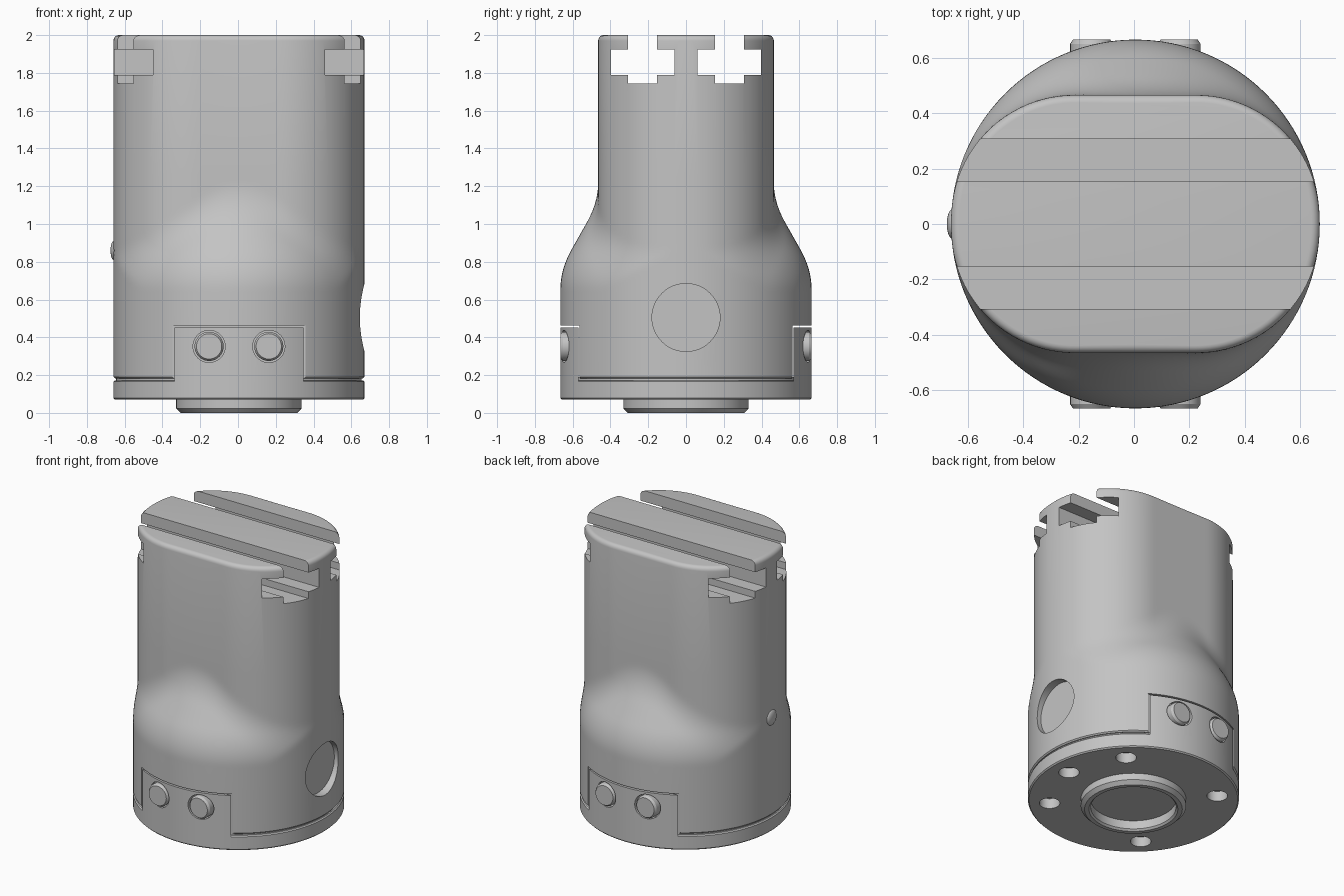
import bpy, bmesh, math
from mathutils import Vector, Matrix

if "Cube" in bpy.data.objects:
    bpy.data.objects.remove(bpy.data.objects["Cube"], do_unlink=True)

CX = 0.005        # body axis
R = 0.665         # body radius
SEG = 128

metal = bpy.data.materials.new("plain_grey")
metal.use_nodes = True
metal.diffuse_color = (0.55, 0.55, 0.55, 1)
metal.node_tree.nodes["Principled BSDF"].inputs["Base Color"].default_value = (0.55, 0.55, 0.55, 1)


def add_object(name, bm):
    bmesh.ops.recalc_face_normals(bm, faces=bm.faces)
    mesh = bpy.data.meshes.new(name)
    bm.to_mesh(mesh)
    bm.free()
    obj = bpy.data.objects.new(name, mesh)
    obj.data.materials.append(metal)
    bpy.context.collection.objects.link(obj)
    return obj


def loft(name, rings):
    """Stack of closed rings, each (radius function of angle, z)."""
    bm = bmesh.new()
    loops = []
    for radius, z in rings:
        loop = []
        for i in range(SEG):
            a = 2 * math.pi * i / SEG
            r = radius(a)
            loop.append(bm.verts.new((CX + r * math.cos(a), r * math.sin(a), z)))
        loops.append(loop)
    for low, high in zip(loops, loops[1:]):
        for i in range(SEG):
            j = (i + 1) % SEG
            bm.faces.new((low[i], low[j], high[j], high[i]))
    bm.faces.new(loops[0])
    bm.faces.new(loops[-1])
    return add_object(name, bm)


def lathe(name, profile):
    return loft(name, [(lambda a, r=r: r, z) for r, z in profile])


def box(name, low, high):
    bm = bmesh.new()
    low, high = Vector(low), Vector(high)
    size = high - low
    bmesh.ops.create_cube(bm, size=1, matrix=Matrix.Translation((low + high) / 2)
                          @ Matrix.Diagonal((*size, 1)))
    return add_object(name, bm)


def rod(name, start, end, radius, tip=None):
    start, end = Vector(start), Vector(end)
    turn = (end - start).to_track_quat('Z', 'Y').to_matrix().to_4x4()
    bm = bmesh.new()
    bmesh.ops.create_cone(bm, cap_ends=True, segments=48, radius1=radius,
                          radius2=radius if tip is None else tip,
                          depth=(end - start).length,
                          matrix=Matrix.Translation((start + end) / 2) @ turn)
    return add_object(name, bm)


def cut(obj, cutter, operation='DIFFERENCE'):
    mod = obj.modifiers.new("cut", 'BOOLEAN')
    mod.operation = operation
    mod.solver = 'EXACT'
    mod.object = cutter
    bpy.context.view_layer.objects.active = obj
    bpy.ops.object.modifier_apply(modifier=mod.name)
    bpy.data.objects.remove(cutter, do_unlink=True)


def smooth_min(a, b, k):
    h = max(k - abs(a - b), 0) / k
    return min(a, b) - h * h * k / 4


# Upper section: circle with two flattened sides and large corner arcs
HALF_DEPTH, FLAT, ARC = 0.465, 0.22, 0.444


def oval(a):
    c, s = abs(math.cos(a)), abs(math.sin(a))
    if s * FLAT >= c * HALF_DEPTH:
        return HALF_DEPTH / s
    cy = HALF_DEPTH - ARC
    if s * FLAT <= c * cy:
        return R
    along = c * FLAT + s * cy
    return min(R, along + math.sqrt(along ** 2 - FLAT ** 2 - cy ** 2 + ARC ** 2))


# Shoulder: the oval column blended with a cone
def section(z, inset=0.0):
    cone = smooth_min(R, 0.62 - (z - 0.84) * 0.565, 0.06)
    return lambda a: min(R, -smooth_min(-oval(a), -cone, 0.06)) - inset


rings = [(section(0.183, 0.008), 0.183), (section(0.191), 0.191)]
rings += [(section(z), z) for z in [0.64 + 0.61 * i / 26 for i in range(27)]]
for i in range(6):
    t = math.pi / 2 * i / 5
    z = 1.97 + 0.03 * math.sin(t)
    rings.append((section(z, 0.03 * (1 - math.cos(t))), z))
body = loft("body", rings)

# Two stepped slots along x through the top
for side in (-1, 1):
    for near, far, low, high in ((0.153, 0.307, 1.743, 2.1), (0.061, 0.397, 1.79, 1.923)):
        ys = sorted((side * near, side * far))
        cut(body, box("slot_cutter", (-1, ys[0], low), (1, ys[1], high)))

# Round recess on one side
cut(body, rod("recess_cutter", (0.615, 0, 0.505), (0.9, 0, 0.505), 0.18))

# Pockets for the base tabs
for side in (-1, 1):
    ys = sorted((side * 0.56, side * 0.9))
    cut(body, box("pocket_cutter", (CX - 0.352, ys[0], 0), (CX + 0.352, ys[1], 0.462)))

# Base plate with hollow boss
base = lathe("base_plate", [(0.268, 0.07), (0.268, 0.012), (0.28, 0), (0.308, 0),
                            (0.332, 0.024), (0.332, 0.07), (0.657, 0.07), (R, 0.078),
                            (R, 0.165), (0.658, 0.172)])
for degrees in (0, 45, 135, 225, 315):
    a = math.radians(degrees)
    x, y = CX + 0.53 * math.cos(a), 0.53 * math.sin(a)
    cut(base, rod("hole_cutter", (x, y, 0), (x, y, 0.14), 0.065))

# Core closing the seam between base and body
core = lathe("seam_core", [(0.65, 0.16), (0.65, 0.19)])
parts = [body, base, core]

# Tabs and their screws, front and back
for side, label in ((-1, "front"), (1, "back")):
    tab = lathe(label + "_tab", [(R, 0.165), (R, 0.452)])
    ys = sorted((side * 0.57, side * 0.9))
    cut(tab, box("tab_limit", (CX - 0.342, ys[0], 0), (CX + 0.342, ys[1], 0.6)), 'INTERSECT')
    parts.append(tab)
    for x in (-0.158, 0.158):
        x += CX
        cut(tab, rod("bore_cutter", (x, side * 0.6, 0.352), (x, side * 0.9, 0.352), 0.085))
        parts.append(rod(label + "_screw", (x, side * 0.58, 0.352), (x, side * 0.65, 0.352), 0.077))
        parts.append(rod(label + "_screw_rim", (x, side * 0.65, 0.352),
                         (x, side * R, 0.352), 0.077, 0.067))

# Small domed button opposite the recess
bm = bmesh.new()
bmesh.ops.create_uvsphere(bm, u_segments=32, v_segments=16, radius=1,
                          matrix=Matrix.Translation((-0.655, 0, 0.86))
                          @ Matrix.Diagonal((0.02, 0.053, 0.053, 1)))
parts.append(add_object("button", bm))

# Smooth shading with sharp edges kept
bpy.ops.object.select_all(action='DESELECT')
for obj in parts:
    obj.select_set(True)
bpy.context.view_layer.objects.active = body
bpy.ops.object.shade_smooth_by_angle(angle=math.radians(30))
